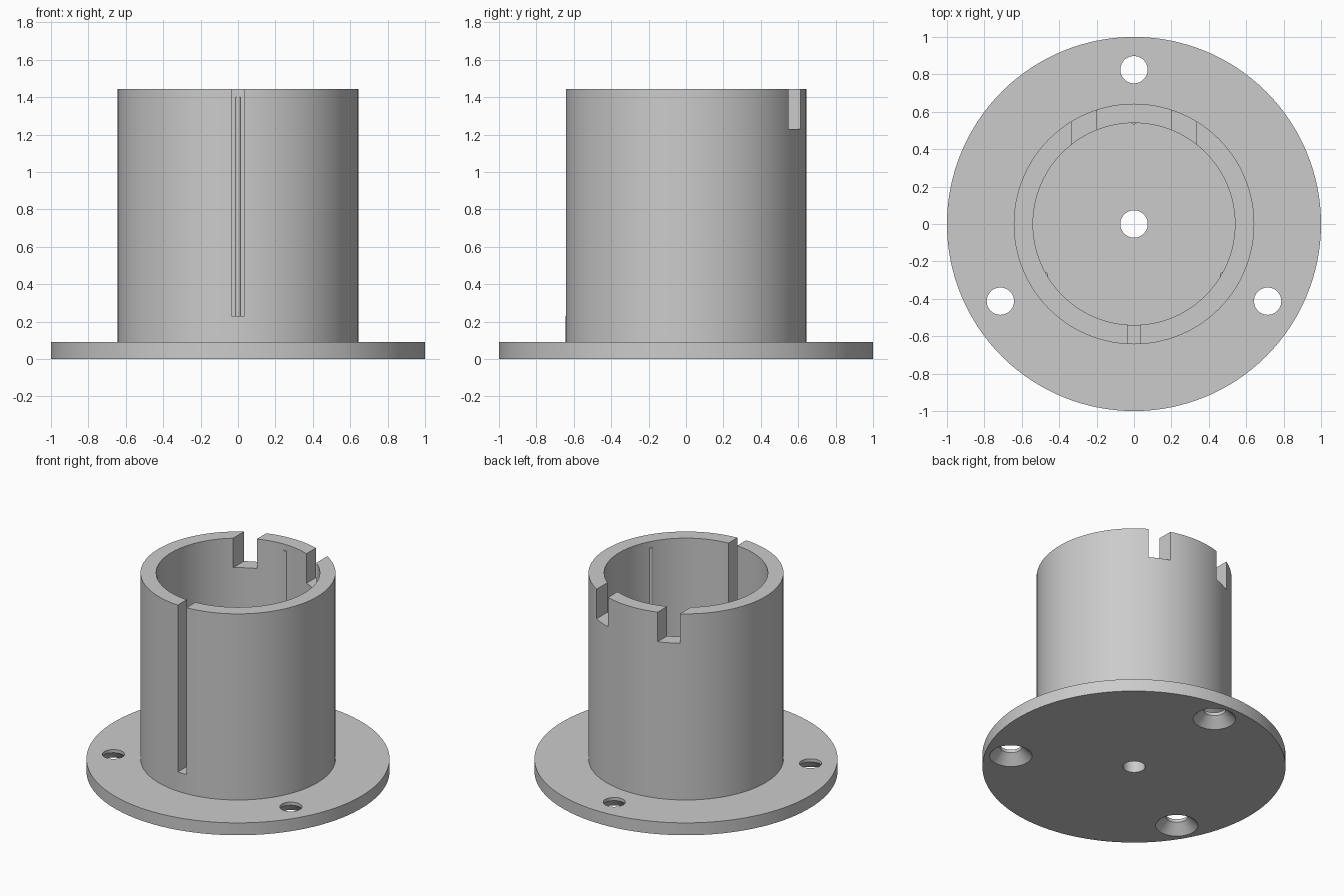
import bpy, bmesh, math
from mathutils import Matrix, Vector

if "Cube" in bpy.data.objects:
    bpy.data.objects.remove(bpy.data.objects["Cube"], do_unlink=True)

FLANGE_T, HEIGHT = 0.09, 1.445
OUTER, INNER, HOLE = 0.643, 0.54, 0.073
THIRDS = [math.radians(a) for a in (90, 210, 330)]

grey = bpy.data.materials.new("plain grey")
grey.use_nodes = True
grey.diffuse_color = (0.6, 0.6, 0.6, 1)
grey.node_tree.nodes["Principled BSDF"].inputs["Base Color"].default_value = grey.diffuse_color


def make_object(name, bm):
    bmesh.ops.recalc_face_normals(bm, faces=bm.faces)
    mesh = bpy.data.meshes.new(name)
    bm.to_mesh(mesh)
    bm.free()
    mesh.materials.append(grey)
    obj = bpy.data.objects.new(name, mesh)
    bpy.context.collection.objects.link(obj)
    return obj


def lathe(name, profile, steps, closed=False, place=(0, 0, 0)):
    """Revolve an (r, z) profile about the vertical axis."""
    bm = bmesh.new()
    verts = [bm.verts.new((r, 0, z)) for r, z in profile]
    edges = [bm.edges.new(pair) for pair in zip(verts, verts[1:])]
    if closed:
        edges.append(bm.edges.new((verts[-1], verts[0])))
    bmesh.ops.spin(bm, geom=verts + edges, cent=(0, 0, 0), axis=(0, 0, 1),
                   angle=math.tau, steps=steps, use_duplicate=False)
    bmesh.ops.remove_doubles(bm, verts=bm.verts, dist=1e-5)
    bmesh.ops.translate(bm, verts=bm.verts, vec=place)
    return make_object(name, bm)


def box(name, low, high):
    low, high = Vector(low), Vector(high)
    bm = bmesh.new()
    bmesh.ops.create_cube(bm, size=1, matrix=Matrix.Translation((low + high) / 2)
                          @ Matrix.Diagonal((*(high - low), 1)))
    return make_object(name, bm)


def around(radius, angle, z=0):
    return (radius * math.cos(angle), radius * math.sin(angle), z)


# Flange, floor and tube wall in one revolved section
body = lathe("flanged_tube", [
    (HOLE, 0), (1, 0), (1, FLANGE_T), (OUTER, FLANGE_T), (OUTER, HEIGHT),
    (INNER, HEIGHT), (INNER, FLANGE_T), (HOLE, FLANGE_T)], 128, closed=True)

# Cutters: front slot, two rear notches, three countersunk screw holes
cutters = [box("slot_cutter", (-0.035, -0.8, 0.23), (0.035, -0.3, 1.6))]
for low_x, high_x in ((0.2, 0.335), (-0.335, -0.2)):
    cutters.append(box("notch_cutter", (low_x, 0.2, 1.23), (high_x, 0.8, 1.6)))
for angle in THIRDS:
    cutters.append(lathe("screw_hole_cutter", [
        (0, -0.02), (0.16, -0.02), (HOLE, 0.067), (HOLE, 0.15), (0, 0.15)],
        48, place=around(0.825, angle)))

for cutter in cutters:
    cutter.hide_render = True
    mod = body.modifiers.new("cut", "BOOLEAN")
    mod.operation, mod.solver, mod.object = "DIFFERENCE", "EXACT", cutter

# Bake the cuts and drop the cutters
bpy.context.view_layer.update()
baked = bpy.data.meshes.new_from_object(
    body.evaluated_get(bpy.context.evaluated_depsgraph_get()))
body.modifiers.clear()
body.data = baked
for cutter in cutters:
    bpy.data.objects.remove(cutter, do_unlink=True)

# Thin grip ribs along the bore
parts = [body]
for angle in THIRDS:
    parts.append(lathe("grip_rib", [
        (0, FLANGE_T), (0.015, FLANGE_T), (0.015, 1.4), (0, 1.4)],
        16, place=around(0.547, angle)))

# Smooth round surfaces, keep rims sharp
bpy.ops.object.select_all(action="DESELECT")
for part in parts:
    part.select_set(True)
bpy.context.view_layer.objects.active = body
bpy.ops.object.shade_smooth_by_angle(angle=math.radians(30))
